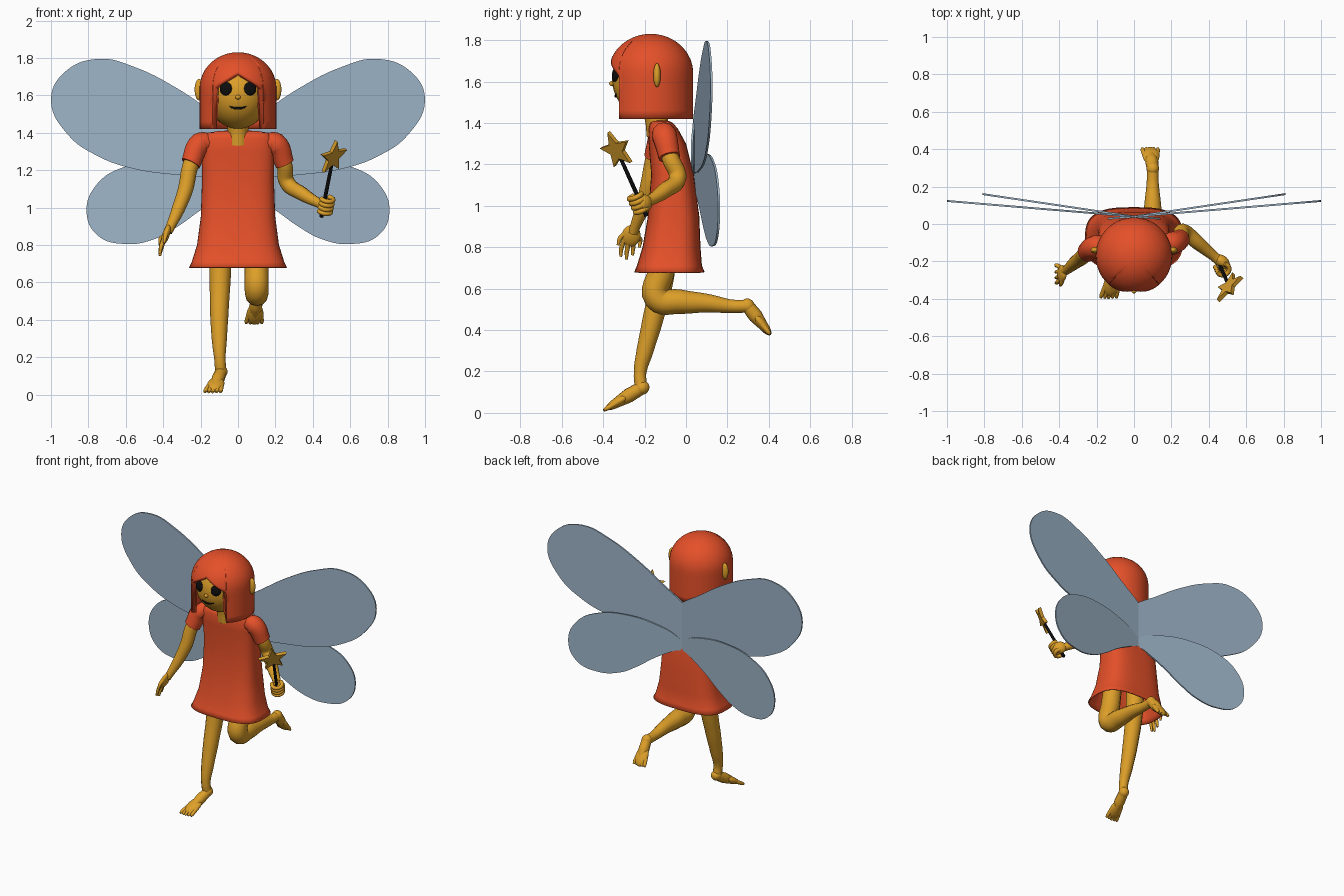
import bpy, bmesh, math
from mathutils import Vector, Matrix

cube = bpy.data.objects.get("Cube")
if cube:
    bpy.data.objects.remove(cube, do_unlink=True)


def material(name, rgb):
    m = bpy.data.materials.new(name)
    m.use_nodes = True
    m.diffuse_color = (*rgb, 1)
    bsdf = next(n for n in m.node_tree.nodes if n.type == 'BSDF_PRINCIPLED')
    bsdf.inputs["Base Color"].default_value = (*rgb, 1)
    return m


RED = material("dress red", (0.78, 0.08, 0.022))
SKIN = material("golden skin", (0.73, 0.35, 0.022))
BLUE = material("wing blue", (0.34, 0.46, 0.58))
BLACK = material("black", (0.004, 0.004, 0.004))
GOLD = material("star gold", (0.66, 0.33, 0.025))


def finish(name, bm, mat, angle=40):
    """Turn a bmesh into a smooth shaded object with outward normals."""
    bmesh.ops.remove_doubles(bm, verts=bm.verts, dist=0.00005)
    bmesh.ops.recalc_face_normals(bm, faces=bm.faces)
    me = bpy.data.meshes.new(name)
    bm.to_mesh(me)
    bm.free()
    me.materials.clear()
    me.materials.append(mat)
    for p in me.polygons:
        p.use_smooth = True
        p.material_index = 0
    me.set_sharp_from_angle(angle=math.radians(angle))
    ob = bpy.data.objects.new(name, me)
    bpy.context.collection.objects.link(ob)
    return ob


def curve_bmesh(points, radii=None, cyclic=False):
    """Smooth curve through the points, as a round tube or a filled plate."""
    cu = bpy.data.curves.new("path", 'CURVE')
    cu.dimensions = '2D' if cyclic else '3D'
    cu.resolution_u = 6
    sp = cu.splines.new('BEZIER')
    sp.bezier_points.add(len(points) - 1)
    sp.use_cyclic_u = cyclic
    for i, p in enumerate(points):
        b = sp.bezier_points[i]
        b.co = (p[0], p[1], 0) if cyclic else p
        b.handle_left_type = b.handle_right_type = 'AUTO'
        b.radius = radii[i] if radii else 1
    if cyclic:
        cu.fill_mode = 'BOTH'
        cu.extrude = 0.005
    else:
        cu.bevel_depth = 1
        cu.bevel_resolution = 4
        cu.use_fill_caps = True
    tmp = bpy.data.objects.new("path", cu)
    bpy.context.collection.objects.link(tmp)
    bpy.context.view_layer.update()
    dg = bpy.context.evaluated_depsgraph_get()
    me = bpy.data.meshes.new_from_object(tmp.evaluated_get(dg))
    bm = bmesh.new()
    bm.from_mesh(me)
    bpy.data.objects.remove(tmp, do_unlink=True)
    bpy.data.curves.remove(cu)
    bpy.data.meshes.remove(me)
    return bm


def tube(name, mat, *rings):
    """Each ring is x, y, z, radius."""
    return finish(name, curve_bmesh([r[:3] for r in rings], [r[3] for r in rings]), mat)


def blob(name, mat, centre, radii, along=(0, 1, 0), side=(1, 0, 0)):
    """Ellipsoid with radii across, along and through."""
    d = Vector(along).normalized()
    s = Vector(side)
    s = (s - d * s.dot(d)).normalized()
    rot = Matrix((s, d, s.cross(d))).transposed().to_4x4()
    bm = bmesh.new()
    bmesh.ops.create_uvsphere(bm, u_segments=28, v_segments=16, radius=1)
    bm.transform(Matrix.Translation(centre) @ rot @ Matrix.Diagonal((*radii, 1)))
    return finish(name, bm, mat, 80)


def loft(bm, columns):
    grid = [[bm.verts.new(p) for p in col] for col in columns]
    for a, b in zip(grid, grid[1:] + grid[:1]):
        for k in range(len(a) - 1):
            bm.faces.new((a[k], b[k], b[k + 1], a[k + 1]))
    return grid


def shell(ob, thickness):
    mod = ob.modifiers.new("thickness", 'SOLIDIFY')
    mod.thickness = thickness
    mod.offset = -1


# Dress: rounded square sections (height, y centre, half width, half depth)
sections = [(0.68, -0.08, 0.262, 0.17), (0.71, -0.08, 0.247, 0.157), (0.8, -0.07, 0.219, 0.14),
            (0.95, -0.06, 0.199, 0.124), (1.15, -0.065, 0.192, 0.103), (1.3, -0.09, 0.192, 0.09),
            (1.37, -0.11, 0.185, 0.072), (1.4, -0.118, 0.16, 0.055), (1.41, -0.12, 0.1, 0.035),
            (1.412, -0.12, 0, 0)]


def superellipse(t, power=0.67):
    c, s = math.cos(t), math.sin(t)
    return math.copysign(abs(c) ** power, c), math.copysign(abs(s) ** power, s)


bm = bmesh.new()
outline = [superellipse(2 * math.pi * i / 48) for i in range(48)]
loft(bm, [[(hx * u, cy + hy * v, z) for z, cy, hx, hy in sections] for u, v in outline])
shell(finish("dress", bm, RED, 60), 0.008)

# Hair: domed bob with a parted fringe and an open face
HAIR_Y, HAIR_R, DOME_Z, DOME_H, OPEN = -0.17, 0.205, 1.64, 0.19, 41


def hair_column(deg):
    off = min(deg, 360 - deg)
    bottom = 1.72 - 0.09 * off / OPEN if off <= OPEN else 1.42
    a, col = math.radians(deg), []
    for k in range(17):
        z = bottom + (DOME_Z + DOME_H - bottom) * math.sin(k / 16 * math.pi / 2)
        r = HAIR_R * math.sqrt(max(0, 1 - (max(0, z - DOME_Z) / DOME_H) ** 2))
        col.append((r * math.sin(a), HAIR_Y - r * math.cos(a), z))
    return col


front = [(-OPEN + 2 * OPEN * i / 16) % 360 for i in range(17)]
rear = [OPEN + 0.5 + (359 - 2 * OPEN) * i / 40 for i in range(41)]
bm = bmesh.new()
loft(bm, [hair_column(d) for d in front + rear])
shell(finish("hair", bm, RED, 50), 0.03)

# Head, neck and face
HEAD, HEAD_R = Vector((0, -0.17, 1.61)), Vector((0.168, 0.187, 0.19))
blob("head", SKIN, HEAD, HEAD_R)
tube("neck", SKIN, (0, -0.13, 1.34, 0.06), (0, -0.14, 1.4, 0.055), (0, -0.15, 1.48, 0.06))
blob("nose", SKIN, (0, -0.357, 1.59), (0.014, 0.014, 0.012))


def on_face(x, z):
    q = 1 - (x / HEAD_R.x) ** 2 - ((z - HEAD.z) / HEAD_R.z) ** 2
    return Vector((x, HEAD.y - HEAD_R.y * math.sqrt(q), z))


tube("mouth", BLACK, *[(*on_face(x, 1.53 + 5 * x * x), r) for x, r in
                       ((-0.045, 0.003), (-0.022, 0.006), (0, 0.007), (0.022, 0.006), (0.045, 0.003))])
for sx, side in ((1, "left"), (-1, "right")):
    p = on_face(sx * 0.065, 1.635)
    blob(side + "_eye", BLACK, p, (0.034, 0.013, 0.036), (p - HEAD) * Vector((1, 1, 0)).length)
    tube(side + "_eyelash", BLACK, *[(*on_face(sx * x, z), 0.004) for x, z in
                                     ((0.08, 1.665), (0.095, 1.66), (0.107, 1.667))])
    blob(side + "_ear", SKIN, (sx * 0.208, -0.14, 1.63), (0.024, 0.018, 0.057))

# Wings: outlines in x and z, swept back away from the body
upper = [(1, 1.58), (0.92, 1.73), (0.74, 1.795), (0.55, 1.75), (0.33, 1.64), (0.15, 1.52), (-0.05, 1.38),
         (-0.14, 1.27), (-0.1, 1.18), (0.1, 1.16), (0.33, 1.175), (0.57, 1.21), (0.75, 1.275), (0.91, 1.39)]
lower = [(0.81, 0.98), (0.75, 1.13), (0.6, 1.22), (0.4, 1.25), (0.18, 1.225), (0.03, 1.17), (-0.03, 1.11),
         (0.05, 1.07), (0.2, 0.985), (0.32, 0.9), (0.45, 0.83), (0.6, 0.805), (0.75, 0.85)]
for sx, side in ((1, "left"), (-1, "right")):
    for name, shape, slope in (("upper", upper, 0.083), ("lower", lower, 0.148)):
        bm = curve_bmesh(shape, cyclic=True)
        for v in bm.verts:
            x, z, depth = v.co
            v.co = (sx * x, 0.04 + slope * x + depth, z)
        finish(f"{side}_{name}_wing", bm, BLUE)

# Sleeves and arms
tube("left_sleeve", RED, (0.14, -0.115, 1.35, 0.045), (0.2, -0.105, 1.34, 0.062), (0.25, -0.08, 1.235, 0.053))
tube("right_sleeve", RED, (-0.14, -0.115, 1.35, 0.045), (-0.2, -0.12, 1.34, 0.062), (-0.253, -0.15, 1.235, 0.054))
tube("left_arm", SKIN, (0.2, -0.1, 1.34, 0.045), (0.248, -0.075, 1.23, 0.042), (0.262, -0.04, 1.135, 0.042),
     (0.34, -0.1, 1.075, 0.038), (0.43, -0.175, 1.025, 0.026), (0.455, -0.195, 1.015, 0.028))
tube("right_arm", SKIN, (-0.2, -0.12, 1.34, 0.045), (-0.255, -0.155, 1.22, 0.043), (-0.28, -0.18, 1.1, 0.041),
     (-0.32, -0.21, 0.99, 0.035), (-0.36, -0.245, 0.9, 0.025), (-0.375, -0.255, 0.87, 0.024))

# Open right hand
blob("right_palm", SKIN, (-0.385, -0.265, 0.855), (0.045, 0.055, 0.02), (-0.3, -0.15, -0.9), (0, 1, 0))
for i, (y, z) in enumerate(((-0.315, 0.755), (-0.288, 0.742), (-0.258, 0.762), (-0.225, 0.8))):
    tube(f"right_finger_{i + 1}", SKIN, (-0.39, -0.295 + 0.02 * i, 0.84, 0.013),
         (-0.41, y + 0.003, z + 0.04, 0.011), (-0.418, y, z, 0.007))
tube("right_thumb", SKIN, (-0.38, -0.285, 0.875, 0.014), (-0.39, -0.32, 0.84, 0.011), (-0.395, -0.328, 0.81, 0.007))

# Wand with a five pointed star
base, tip = Vector((0.445, -0.19, 0.95)), Vector((0.505, -0.325, 1.25))
axis = (tip - base).normalized()
tube("wand", BLACK, (*base, 0.011), (*base.lerp(tip, 0.5), 0.01), (*tip, 0.009))
across = Vector((0.65, 0.76, 0))
across = (across - axis * across.dot(axis)).normalized()
normal = across.cross(axis)
centre = Vector((0.508, -0.335, 1.27))
bm = bmesh.new()
ring = []
for i in range(10):
    a, r = math.pi * i / 5, 0.042 if i % 2 else 0.096
    ring.append(bm.verts.new(centre + across * r * math.sin(a) + axis * r * math.cos(a) - normal * 0.011))
face = bm.faces.new(ring)
top = bmesh.ops.extrude_face_region(bm, geom=[face])["geom"]
bmesh.ops.translate(bm, verts=[v for v in top if isinstance(v, bmesh.types.BMVert)], vec=normal * 0.022)
finish("wand_star", bm, GOLD, 20)

# Left fist closed around the wand
blob("left_palm", SKIN, (0.47, -0.2, 1.012), (0.032, 0.045, 0.042), (0.04, -0.03, -0.01), (1, 1, 0))
for i in range(4):
    mid = base + axis * (0.035 + 0.024 * i) + Vector((0.012, -0.01, 0))
    arc = []
    for deg in range(-120, 121, 40):
        a = math.radians(deg)
        arc.append((*(mid + 0.033 * (normal * math.cos(a) + across * math.sin(a))), 0.0125))
    tube(f"left_finger_{i + 1}", SKIN, *arc)

# Legs
tube("right_leg", SKIN, (-0.095, -0.1, 0.85, 0.06), (-0.095, -0.115, 0.66, 0.058), (-0.1, -0.165, 0.43, 0.049),
     (-0.1, -0.198, 0.3, 0.041), (-0.097, -0.222, 0.19, 0.03), (-0.092, -0.217, 0.125, 0.03))
tube("left_leg", SKIN, (0.1, -0.09, 0.85, 0.06), (0.1, -0.12, 0.68, 0.064), (0.1, -0.14, 0.555, 0.064),
     (0.1, -0.03, 0.537, 0.059), (0.1, 0.1, 0.53, 0.045), (0.1, 0.22, 0.515, 0.032), (0.1, 0.29, 0.515, 0.031))


def foot(side, heel, toes):
    h, t = Vector(heel), Vector(toes)
    d = t - h
    blob(side + "_heel", SKIN, h, (0.034, 0.036, 0.034), d)
    tube(side + "_instep", SKIN, (*h, 0.032), (*h.lerp(t, 0.35), 0.035), (*h.lerp(t, 0.75), 0.022))
    blob(side + "_ball", SKIN, h.lerp(t, 0.62), (0.045, 0.07, 0.024), d)
    for i in range(5):
        w = Vector((0.02 * (i - 2), 0, 0))
        tube(f"{side}_toe_{i + 1}", SKIN, (*(h.lerp(t, 0.65) + w * 0.8), 0.014),
             (*(h.lerp(t, 0.9) + w), 0.012), (*(t + w * 1.05 - d * 0.01 * abs(i - 2)), 0.007))


foot("right", (-0.09, -0.212, 0.122), (-0.137, -0.398, 0.012))
foot("left", (0.1, 0.297, 0.517), (0.085, 0.407, 0.378))
